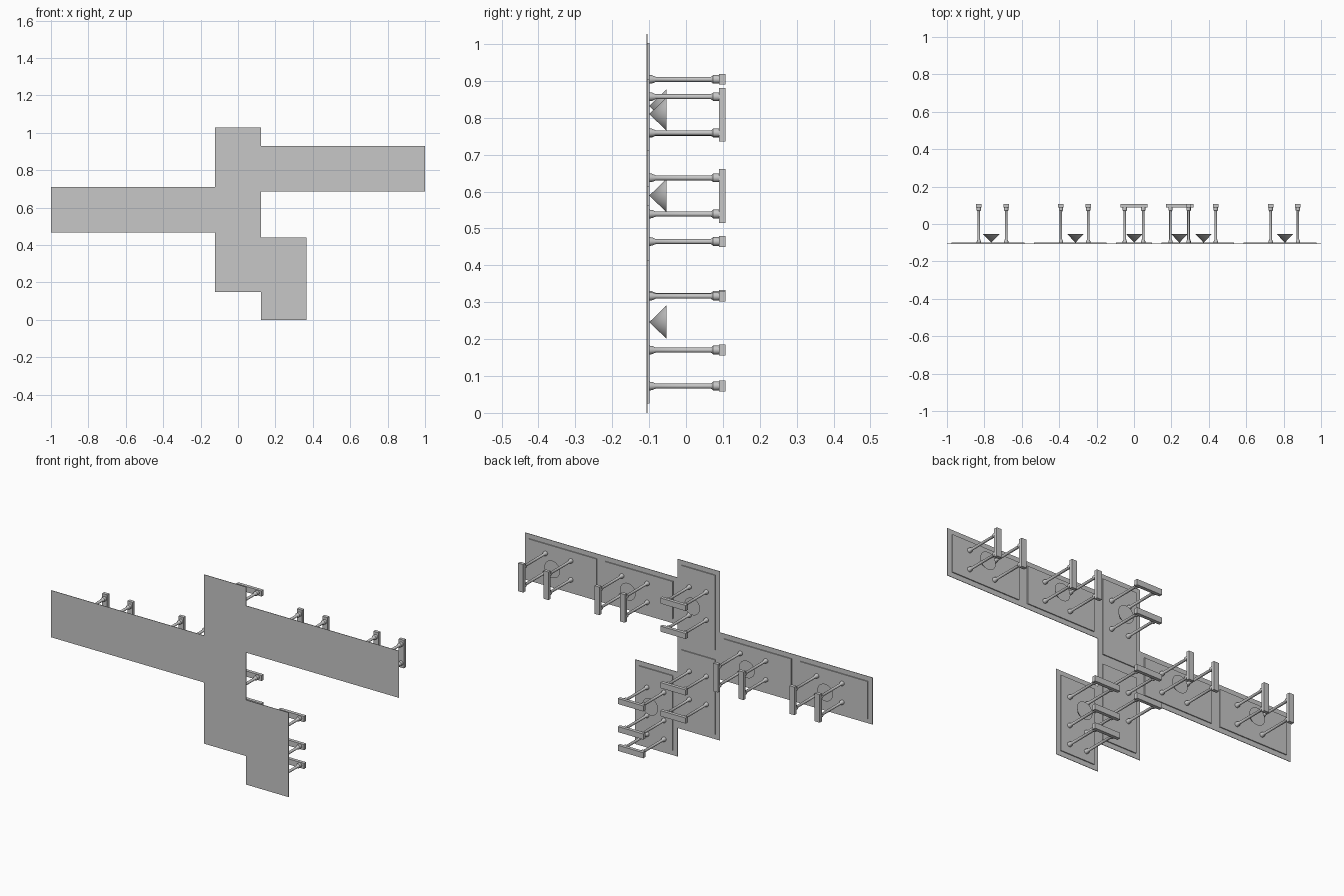
import bpy, bmesh, math
from mathutils import Matrix, Vector

if "Cube" in bpy.data.objects:
    bpy.data.objects.remove(bpy.data.objects["Cube"])

grey = bpy.data.materials.new("light grey")
grey.diffuse_color = (0.57, 0.57, 0.57, 1)
grey.use_nodes = True
grey.node_tree.nodes["Principled BSDF"].inputs["Base Color"].default_value = grey.diffuse_color

FRONT, RIM, PLATE, TOP = -0.107, -0.1045, -0.0995, 0.107
L, W, INSET = 0.4395, 0.244, 0.025    # panel length, width and rim width


def finish(name, bm, smooth=False):
    bmesh.ops.recalc_face_normals(bm, faces=bm.faces)
    me = bpy.data.meshes.new(name)
    bm.to_mesh(me)
    bm.free()
    ob = bpy.data.objects.new(name, me)
    bpy.context.collection.objects.link(ob)
    me.materials.append(grey)
    if smooth:
        bpy.context.view_layer.objects.active = ob
        ob.select_set(True)
        bpy.ops.object.shade_smooth_by_angle(angle=math.radians(40))
        ob.select_set(False)


def add_box(bm, x0, x1, y0, y1, z0, z1):
    m = Matrix.Translation(((x0 + x1) / 2, (y0 + y1) / 2, (z0 + z1) / 2))
    m = m @ Matrix.Diagonal((x1 - x0, y1 - y0, z1 - z0, 1))
    bmesh.ops.create_cube(bm, size=1, matrix=m)


def add_lathe(bm, x, z, profile, n=12):
    # turn a (radius, y) profile about the y axis
    rings = []
    for r, y in profile:
        rings.append([bm.verts.new((x + r * math.cos(2 * math.pi * i / n), y,
                                    z + r * math.sin(2 * math.pi * i / n))) for i in range(n)])
    for a, b in zip(rings, rings[1:]):
        for i in range(n):
            j = (i + 1) % n
            bm.faces.new((a[i], a[j], b[j], b[i]))
    bm.faces.new(rings[0])
    bm.faces.new(rings[-1])


def panel(cx, cz, upright):
    # thin front sheet with a raised inset plate behind it
    hx, hz = (W / 2, L / 2) if upright else (L / 2, W / 2)
    bm = bmesh.new()
    add_box(bm, cx - hx, cx + hx, FRONT, RIM, cz - hz, cz + hz)
    add_box(bm, cx - hx + INSET, cx + hx - INSET, RIM, PLATE,
            cz - hz + INSET, cz + hz - INSET)
    finish("panel", bm)


POST = [(0.0118, PLATE), (0.0112, -0.092), (0.0068, -0.082), (0.0068, 0.067),
        (0.0095, 0.072), (0.0118, 0.073), (0.0118, 0.0895)]


def stand(x, z, across):
    # two turned posts joined by one end bar
    d = Vector((1, 0, 0)) if across else Vector((0, 0, 1))
    posts = bmesh.new()
    for s in (-0.049, 0.049):
        add_lathe(posts, x + d.x * s, z + d.z * s, POST)
    finish("posts", posts, True)
    hx, hz = (0.073, 0.0145) if across else (0.0145, 0.073)
    bar = bmesh.new()
    add_box(bar, x - hx, x + hx, 0.0895, TOP, z - hz, z + hz)
    finish("end_bar", bar)


def cone(x, z):
    # cone standing on its tip
    bm = bmesh.new()
    m = Matrix.Translation((x, (PLATE - 0.053) / 2, z)) @ Matrix.Rotation(math.pi / 2, 4, 'X')
    bmesh.ops.create_cone(bm, cap_ends=True, segments=32, radius1=0.045, radius2=0,
                          depth=-0.053 - PLATE, matrix=m)
    finish("cone", bm, True)


# centre x, centre z, upright, stand offsets along the panel, cone position
OFF = 0.0235
PAIR = (OFF - 0.073, OFF + 0.073)
PANELS = [(-0.78, 0.588, False, PAIR, (-0.763, 0.589)),
          (-0.341, 0.588, False, PAIR, (-0.313, 0.589)),
          (0.341, 0.808, False, PAIR, (0.372, 0.81)),
          (0.78, 0.808, False, PAIR, (0.807, 0.81)),
          (0, 0.8075, True, PAIR, (0.002, 0.832)),
          (0, 0.368, True, PAIR, None),
          (0.244, 0.2198, True, PAIR + (-0.147,), (0.243, 0.246))]

for cx, cz, upright, offsets, cone_at in PANELS:
    panel(cx, cz, upright)
    for o in offsets:
        stand(cx + (0 if upright else o), cz + (o if upright else 0), upright)
    if cone_at:
        cone(*cone_at)
